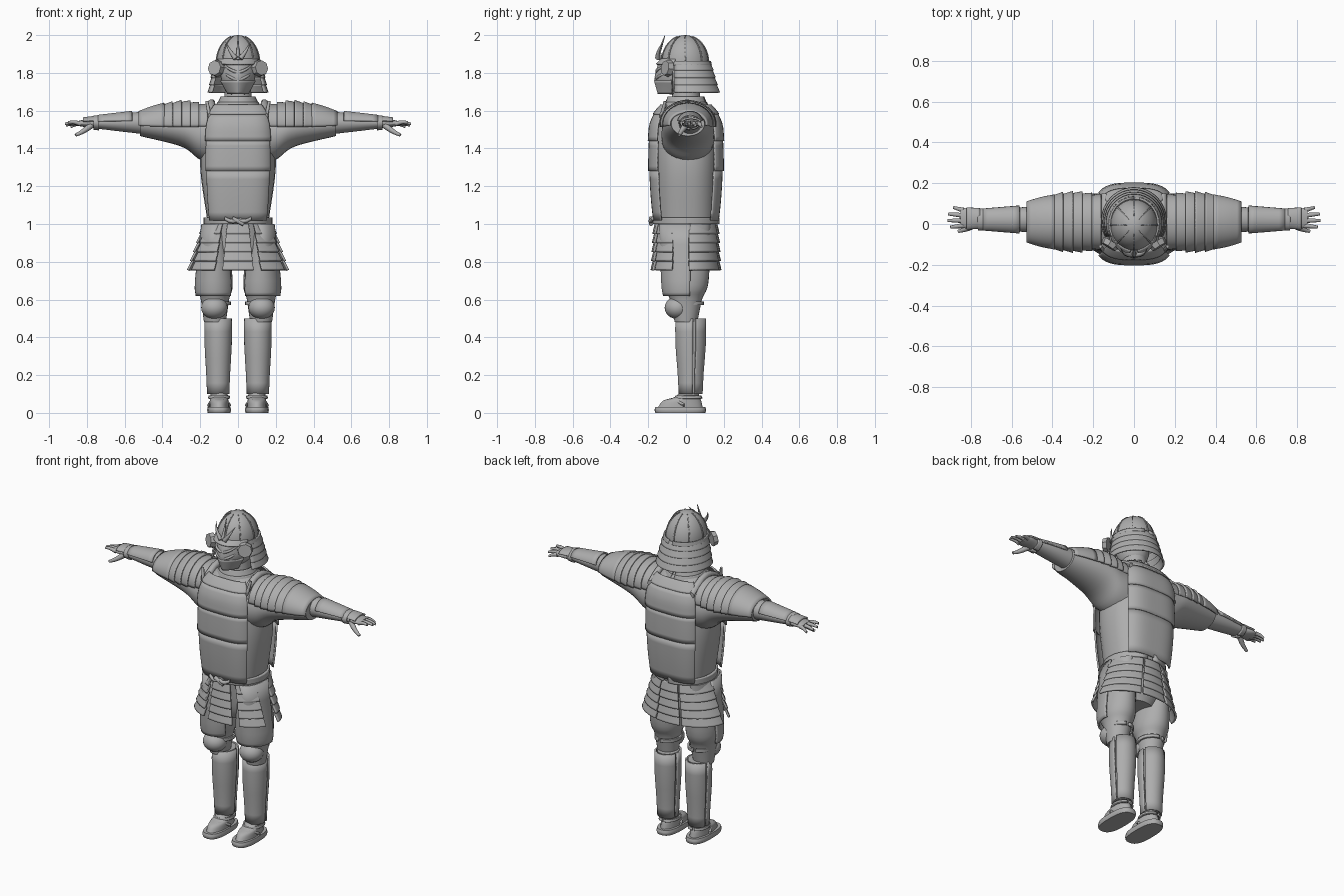
import bpy, bmesh
from math import sin, cos, pi, radians
from mathutils import Vector

cube = bpy.data.objects.get("Cube")
if cube:
    bpy.data.objects.remove(cube)

GREY = (.42, .42, .42, 1)
material = bpy.data.materials.new("plain grey")
material.use_nodes = True
material.diffuse_color = GREY
material.node_tree.nodes["Principled BSDF"].inputs["Base Color"].default_value = GREY


def build(name, strips, thickness=0, mirror=False, closed=False):
    """Skin each strip, a list of point rows, into one smooth object."""
    bm = bmesh.new()
    for strip in strips:
        rows = [[bm.verts.new(point) for point in row] for row in strip]
        count = len(rows[0])
        for low, high in zip(rows, rows[1:]):
            for j in range(count if closed else count - 1):
                k = (j + 1) % count
                bm.faces.new((low[j], low[k], high[k], high[j]))
        if closed:
            bm.faces.new(rows[0][::-1])
            bm.faces.new(rows[-1])
    bmesh.ops.recalc_face_normals(bm, faces=bm.faces)
    mesh = bpy.data.meshes.new(name)
    bm.to_mesh(mesh)
    bm.free()
    mesh.materials.append(material)
    part = bpy.data.objects.new(name, mesh)
    bpy.context.collection.objects.link(part)
    for other in bpy.context.selected_objects:
        other.select_set(False)
    part.select_set(True)
    bpy.context.view_layer.objects.active = part
    bpy.ops.object.shade_smooth_by_angle(angle=radians(40))
    if thickness:
        solidify = part.modifiers.new("thickness", 'SOLIDIFY')
        solidify.thickness, solidify.offset = thickness, 0
    if mirror:
        part.modifiers.new("mirror", 'MIRROR')


def mix(a, b, t):
    return [p + (q - p) * t for p, q in zip(a, b)]


def sample(rows, t):
    """Point on a smooth curve through the rows, t from start to end."""
    rows = [mix(rows[1], rows[0], 2), *rows, mix(rows[-2], rows[-1], 2)]
    t *= len(rows) - 3
    i = max(0, min(int(t), len(rows) - 4))
    t -= i
    return [b + t / 2 * (c - a + t * (2 * a - 5 * b + 4 * c - d + t * (3 * b - a - 3 * c + d)))
            for a, b, c, d in zip(*rows[i:i + 4])]


def ring(row, center, start, end, axis, power, grow=0, count=28):
    """Row (level, radius, radius, optional shift); z rings start in front, x rings on top."""
    level, ru, rv, *shift = row
    u, v = center[0], center[1] + sum(shift)
    points = []
    for i in range(count):
        angle = radians(start + (end - start) * i / (count if end - start == 360 else count - 1))
        s, c = (abs(f) ** power * (1 if f > 0 else -1) for f in (sin(angle), cos(angle)))
        s, c = s * (ru + grow), c * (rv + grow)
        points.append((u + s, v - c, level) if axis == 'z' else (level, u + s, v + c))
    return points


def loft(name, rows, center=(0, 0), axis='z', mirror=False, power=1):
    """Closed body through elliptical sections."""
    steps = 4 * len(rows)
    rings = [ring(sample(rows, i / steps), center, 0, 360, axis, power) for i in range(steps + 1)]
    build(name, [rings], mirror=mirror, closed=True)


def shell(name, rows, start, end, center=(0, 0), axis='z', mirror=False, power=1,
          grow=0, lames=1, flare=0, thickness=.01):
    """Open plate between two angles, split into overlapping lames that flare out."""
    strips = []
    for i in range(lames):
        strip = []
        for j in range(7):
            t = (i + j / 6 * (1.1 if lames > 1 else 1)) / lames
            strip.append(ring(sample(rows, t), center, start, end, axis, power, grow + flare * j / 6))
        strips.append(strip)
    build(name, strips, thickness, mirror)


def ball(name, center, radii, low=-90, mirror=False):
    """Ellipsoid from a low latitude up to its pole."""
    rings = []
    for i in range(13):
        lat = radians(low + (89.9 - low) * i / 12)
        row = (center[2] + radii[2] * sin(lat), radii[0] * cos(lat), radii[1] * cos(lat))
        rings.append(ring(row, center, 0, 360, 'z', 1))
    build(name, [rings], mirror=mirror, closed=True)


def tube(name, start, end, thick, thin, bow=(0, 0, 0), mirror=False, sides=10):
    """Tapered rod, bowed sideways in the middle."""
    start, end, bow = Vector(start), Vector(end), Vector(bow)
    u = (end - start).orthogonal().normalized()
    v = (end - start).cross(u).normalized()
    rows = []
    for i in range(7):
        t = i / 6
        middle = start.lerp(end, t) + bow * sin(pi * t)
        turns = [2 * pi * j / sides for j in range(sides)]
        rows.append([middle + (u * cos(a) + v * sin(a)) * (thick + (thin - thick) * t) for a in turns])
    build(name, [rows], mirror=mirror, closed=True)


# Torso, neck, collar and hips
loft("torso", [(1, .16, .155), (1.3, .2, .168), (1.5, .18, .165), (1.6, .15, .13), (1.64, .1, .1)], power=.85)
loft("neck", [(1.6, .08, .08), (1.75, .065, .07)])
shell("collar", [(1.61, .12, .12), (1.67, .085, .09)], -180, 180, lames=2, flare=.004)
loft("hips", [(.76, .11, .1), (.84, .165, .13), (1, .17, .155)])


# Cuirass plates on chest and back, narrowing toward waist and shoulders
def cuirass_row(z):
    waist, yoke = (z - 1.4) ** 2, max(0, z - 1.5) ** 2
    return z, .197 - .18 * waist - 2.4 * yoke, .194 - .2 * waist - 3 * yoke


heights = (1.02, 1.28, 1.44, 1.58, 1.63)
for bottom, top in zip(heights, heights[1:]):
    rows = [cuirass_row(bottom + (top - bottom) * t / 4) for t in range(5)]
    for name, middle in (("chest_plate", 0), ("back_plate", 180)):
        shell(name, rows, middle - 50, middle + 50, power=.6, grow=.004, flare=-.006)
tube("shoulder_strap", (.14, -.14, 1.57), (.14, .15, 1.57), .02, .02, bow=(0, 0, .07), mirror=True)
tube("strap_toggle", (.15, -.13, 1.57), (.165, -.11, 1.65), .01, .008, mirror=True)

# Belt and knot
shell("belt", [(1, .174, .17), (1.035, .174, .17)], -180, 180, thickness=.015)
tube("belt_end", (0, -.18, 1.02), (.07, -.175, 1.03), .012, .01, bow=(0, -.01, -.01), mirror=True)
tube("belt_knot", (-.03, -.185, 1.03), (.03, -.185, 1), .012, .012)

# Skirt panels, sectors of one flared cone
for name, start, end in (("front_skirt", -18, 18), ("front_side_skirt", 28, 66),
                         ("back_side_skirt", 95, 160), ("back_skirt", 163, 197)):
    shell(name, [(1, .175, .16), (.76, .255, .172)], start, end, lames=5, flare=.01,
          thickness=.012, mirror="side" in name)

# Trousers and thigh guards
hip = (.122, 0)
thigh = [(.48, .058, .06), (.6, .075, .085), (.7, .094, .12), (1, .06, .13)]
loft("trouser_leg", thigh, hip, mirror=True)
shell("thigh_guard", [(.62, .09, .11), *thigh[2:]], -55, 100, hip, grow=.007, mirror=True)

# Knees, greaves and calf plates
ball("knee_guard", (.125, -.045, .557), (.07, .068, .06), mirror=True)
shell("knee_band", [(.57, .07, .08), (.59, .07, .08)], -180, 180, (.113, .01), mirror=True)
ankle = (.105, .023)
shin = [(.1, .047, .05), (.22, .052, .056), (.36, .06, .067), (.5, .06, .068)]
loft("shin", shin, ankle, mirror=True)
shell("greave", shin, -100, 100, ankle, grow=.007, mirror=True)
shell("calf_plate", shin, 112, 248, ankle, grow=.01, mirror=True)

# Feet and sandals
sole = (.1, -.03)
loft("sandal_sole", [(0, .06, .132), (.015, .063, .136), (.032, .06, .132)], sole, mirror=True, power=.75)
loft("foot", [(.03, .05, .118, 0), (.065, .049, .1, .01), (.09, .046, .06, .04), (.15, .044, .045, .055)],
     sole, mirror=True)
for side in (-1, 1):
    tube("sandal_strap", (.1, -.13, .045), (.1 + side * .055, -.01, .04), .009, .009,
         bow=(0, 0, .025), mirror=True)
shell("ankle_strap", [(.075, .054, .07), (.09, .051, .064)], -180, 180, (.1, .013), mirror=True)

# Sleeves and lamed shoulder guards
arm = (.01, 1.53)
loft("sleeve", [(.1, .14, .14, -.08), (.2, .14, .13, -.06), (.3, .132, .1, -.02), (.52, .088, .064, 0)],
     arm, 'x', mirror=True)
shell("shoulder_guard", [(.4, .125, .095), (.28, .135, .11), (.165, .12, .1, -.02)][:2] + [(.165, .12, .09)],
      -98, 98, arm, 'x', mirror=True, lames=5, flare=.012)
shell("upper_arm_guard", [(.39, .13, .108), (.46, .116, .088), (.525, .096, .063)],
      -98, 98, arm, 'x', mirror=True)

# Forearms, bracers and hands
wrist = (.022, 1.536)
forearm = [(.5, .062, .06), (.63, .056, .045), (.78, .042, .027)]
loft("forearm", forearm, wrist, 'x', mirror=True)
shell("bracer", [(.56, .06, .053), (.74, .045, .032)], -80, 80, wrist, 'x', grow=.005, mirror=True)
shell("wrist_cuff", [(.735, .05, .036), (.765, .048, .032)], -180, 180, wrist, 'x', mirror=True)
loft("palm", [(.76, .04, .026), (.81, .05, .02), (.85, .045, .012)], (.028, 1.533), 'x', mirror=True)
shell("hand_guard", [(.755, .048, .032), (.82, .052, .024)], -75, 75, (.027, 1.536), 'x', mirror=True)
for i, tip in enumerate((.9, .915, .91, .885)):
    spread = i - 1
    tube("finger", (.835, .017 + .025 * spread, 1.53), (tip, .017 + .032 * spread, 1.53 - .008 * spread),
         .013, .007, bow=(0, 0, .005), mirror=True)
tube("thumb", (.775, 0, 1.525), (.86, -.036, 1.47), .018, .008, bow=(0, -.005, -.005), mirror=True)

# Head and ridged face mask
ball("head", (0, -.01, 1.79), (.09, .1, .12))
face = (0, -.06)
shell("face_mask", [(1.69, .035, .06), (1.74, .075, .095), (1.79, .09, .1), (1.87, .088, .075)],
      -80, 80, face, power=1.25)
shell("chin_guard", [(1.69, .05, .08), (1.76, .09, .1)], -75, 75, face, power=1.4, grow=.005)
for z in (1.79, 1.83):
    tube("mask_ridge", (0, -.155, z - .03), (.07, -.1, z + .01), .009, .005, bow=(.01, -.02, 0), mirror=True)
tube("mask_nose", (0, -.135, 1.84), (0, -.155, 1.775), .008, .012)

# Helmet dome with ribs, brim and neck guard
dome, dome_size = Vector((0, -.005, 1.85)), Vector((.115, .125, .15))
ball("helmet_dome", dome, dome_size, low=0)
for i in range(8):
    rib = []
    for j in range(9):
        lat = j * pi / 20
        rib.append([dome + dome_size * Vector((sin(a) * cos(lat), cos(a) * cos(lat), sin(lat))) * 1.01
                    for a in (i * pi / 4 - .03, i * pi / 4 + .03)])
    build("dome_rib", [rib], .006)
shell("helmet_rim", [(1.84, .124, .132), (1.862, .119, .128)], -180, 180)
shell("helmet_brim", [(1.872, .113, .128), (1.845, .122, .155)], -65, 65)
shell("neck_guard", [(1.855, .119, .124, 0), (1.7, .15, .155, .014)], 62, 298, lames=4, flare=.006)

# Side wings and crest
wing, facing = Vector((.118, -.1, 1.825)), Vector((.5, -.8, .1)) * .015
tube("helmet_wing", wing - facing, wing + facing, .046, .04, mirror=True, sides=8)
tube("crest_base", (0, -.13, 1.885), (0, -.152, 1.885), .02, .014)
tube("crest_horn", (.012, -.15, 1.875), (.066, -.118, 1.965), .014, .001, bow=(.005, -.01, 0), mirror=True)
tube("crest_blade", (0, -.15, 1.885), (0, -.112, 1.997), .01, .002)
